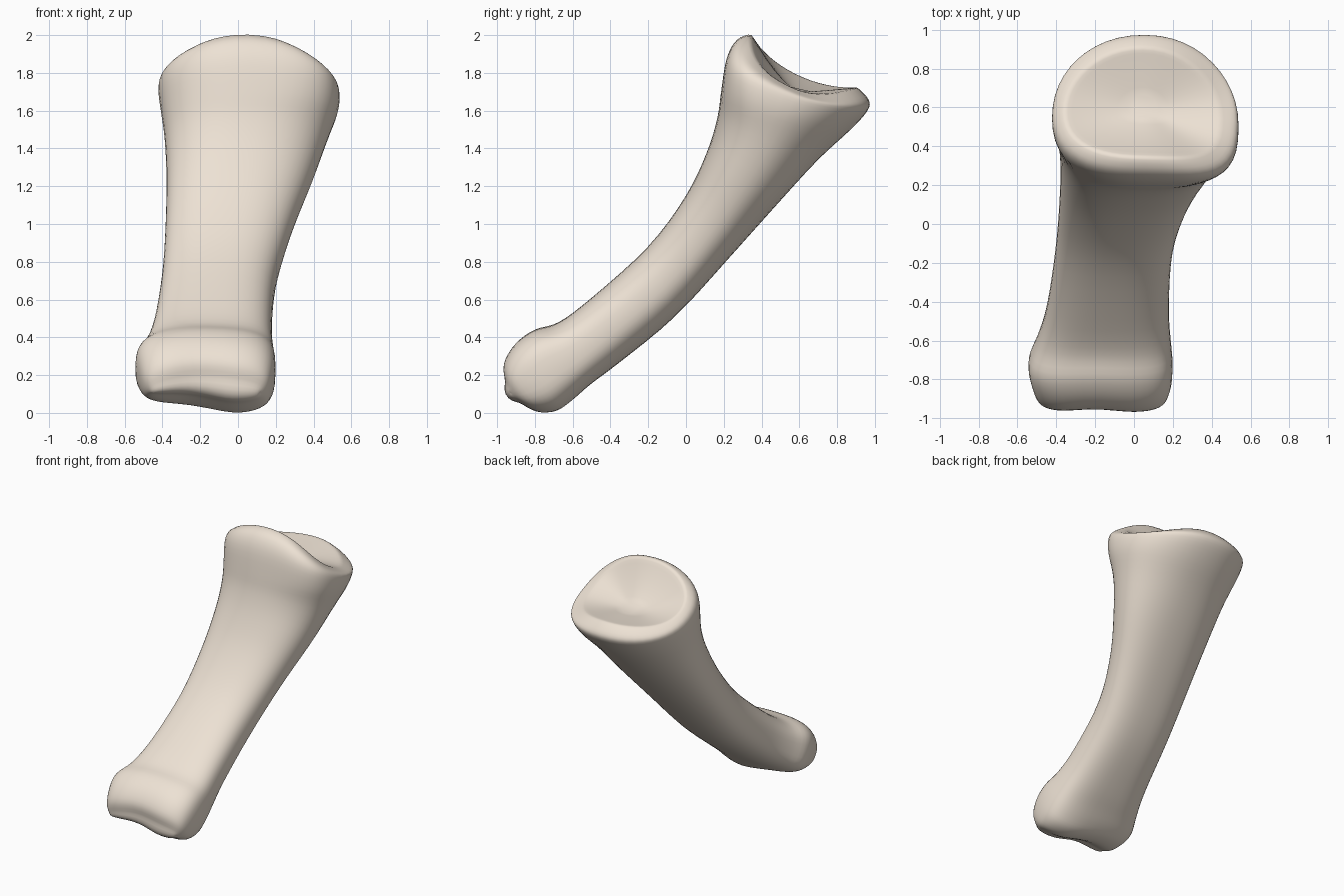
import bpy, bmesh, math
from mathutils import Vector

if "Cube" in bpy.data.objects:
    bpy.data.objects.remove(bpy.data.objects["Cube"])

# Cross-sections from the small end to the large end:
# front edge y,z / back edge y,z / left x, right x / squareness
SECTIONS = [
    (-.965, .17, -.88, .045, -.46, .13, 2.6),
    (-.975, .26, -.79, -.005, -.50, .17, 3.0),
    (-.915, .36, -.69, .0, -.53, .195, 3.2),
    (-.81, .435, -.61, .055, -.545, .20, 3.2),
    (-.68, .475, -.51, .145, -.50, .19, 3.0),
    (-.50, .61, -.36, .26, -.45, .18, 2.7),
    (-.20, .88, -.06, .505, -.405, .20, 2.5),
    (.00, 1.15, .22, .81, -.385, .285, 2.4),
    (.11, 1.38, .48, 1.10, -.38, .395, 2.3),
    (.165, 1.56, .70, 1.34, -.39, .475, 2.2),
    (.185, 1.70, .87, 1.495, -.41, .53, 2.2),
    (.215, 1.88, .965, 1.60, -.425, .54, 2.2),
    (.27, 1.98, .97, 1.66, -.41, .515, 2.2),
    (.345, 2.01, .91, 1.725, -.36, .45, 2.1),
]
SEG, STEPS = 48, 4


def smooth(a, b, t):
    t = min(1, max(0, (t - a) / (b - a)))
    return t * t * (3 - 2 * t)


def section_at(t):
    """Catmull-Rom blend of the section table."""
    i = min(int(t), len(SECTIONS) - 2)
    f = t - i
    get = lambda k: SECTIONS[min(max(k, 0), len(SECTIONS) - 1)]
    return [0.5 * (2 * b + (c - a) * f + (2 * a - 5 * b + 4 * c - d) * f * f
                   + (3 * b - a - 3 * c + d) * f ** 3)
            for a, b, c, d in zip(get(i - 1), get(i), get(i + 1), get(i + 2))]


def ring_at(t):
    dy, dz, vy, vz, xl, xr, n = section_at(t)
    saddle = smooth(9.5, 13, t)
    head = smooth(8, 11.5, t)
    groove = 1 - smooth(1.5, 5, t)
    pts = []
    for k in range(SEG):
        a = 2 * math.pi * k / SEG
        c, s = math.cos(a), math.sin(a)
        # fuller front right corner on the large end
        e = 2 / (n + (.6 * head if c > 0 and s > 0 else 0))
        c = math.copysign(abs(c) ** e, c)
        s = math.copysign(abs(s) ** e, s)
        x = (xl + xr) / 2 + c * (xr - xl) / 2
        y = (dy + vy) / 2 + s * (dy - vy) / 2
        z = (dz + vz) / 2 + s * (dz - vz) / 2
        # the large end is widest towards the front
        y -= head * c * c * (.08 if c > 0 else .05)
        # the rim of the large end dips at the sides, more on the right
        z -= saddle * c * c * (.14 if c > 0 else .07)
        # groove between the two knuckles, left one slightly higher
        g = groove * .03 * math.exp(-((x + .2) / .15) ** 2)
        y += g * .8
        z += g * .6 + groove * .05 * smooth(0, -.4, x) * max(0, -s)
        pts.append(Vector((x, y, z)))
    return pts


rings = [ring_at(i / STEPS) for i in range((len(SECTIONS) - 1) * STEPS + 1)]

# rounded cap on the small end, closing towards the middle of each column
first = rings[0]
for s in (.8, .5, .2):
    cap = []
    for k, p in enumerate(first):
        m = (p + first[-k % SEG]) / 2
        bulge = .6 * (p - m).length * (1 - s * s)
        q = m + (p - m) * s + Vector((0, -.8, -.6)) * bulge
        q.x = -.16 + (p.x + .16) * (.94 + .06 * s)
        cap.append(q)
    rings.insert(0, cap)

# hollow joint face on the large end
last = rings[-1]
centre = Vector((.05, .60, 1.70))
for s in (.96, .91, .84, .7, .52, .33, .14):
    rings.append([Vector((centre.x + (p.x - centre.x) * s,
                          centre.y + (p.y - centre.y) * s,
                          centre.z + (p.z - centre.z) * s ** 1.5)) for p in last])

# skin the rings
bm = bmesh.new()
loops = [[bm.verts.new(p) for p in r] for r in rings]
for a, b in zip(loops, loops[1:]):
    for k in range(SEG):
        j = (k + 1) % SEG
        bm.faces.new((a[k], a[j], b[j], b[k]))
# close the small end with strips, the large end with one face
end = loops[0]
for k in range(1, SEG // 2 - 1):
    bm.faces.new((end[k], end[k + 1], end[-k - 1], end[-k]))
bm.faces.new((end[0], end[1], end[-1]))
h = SEG // 2
bm.faces.new((end[h - 1], end[h], end[h + 1]))
bm.faces.new(loops[-1])
bmesh.ops.recalc_face_normals(bm, faces=bm.faces)
for f in bm.faces:
    f.smooth = True
mesh = bpy.data.meshes.new("finger_bone")
bm.to_mesh(mesh)
bm.free()
bone = bpy.data.objects.new("finger_bone", mesh)
bpy.context.collection.objects.link(bone)

# soften the rim and knuckle creases
soft = bone.modifiers.new("soften", 'SMOOTH')
soft.factor, soft.iterations = .5, 5

# bone colour
ivory = bpy.data.materials.new("ivory")
ivory.diffuse_color = (.85, .76, .66, 1)
ivory.use_nodes = True
ivory.node_tree.nodes["Principled BSDF"].inputs["Base Color"].default_value = ivory.diffuse_color
mesh.materials.append(ivory)
